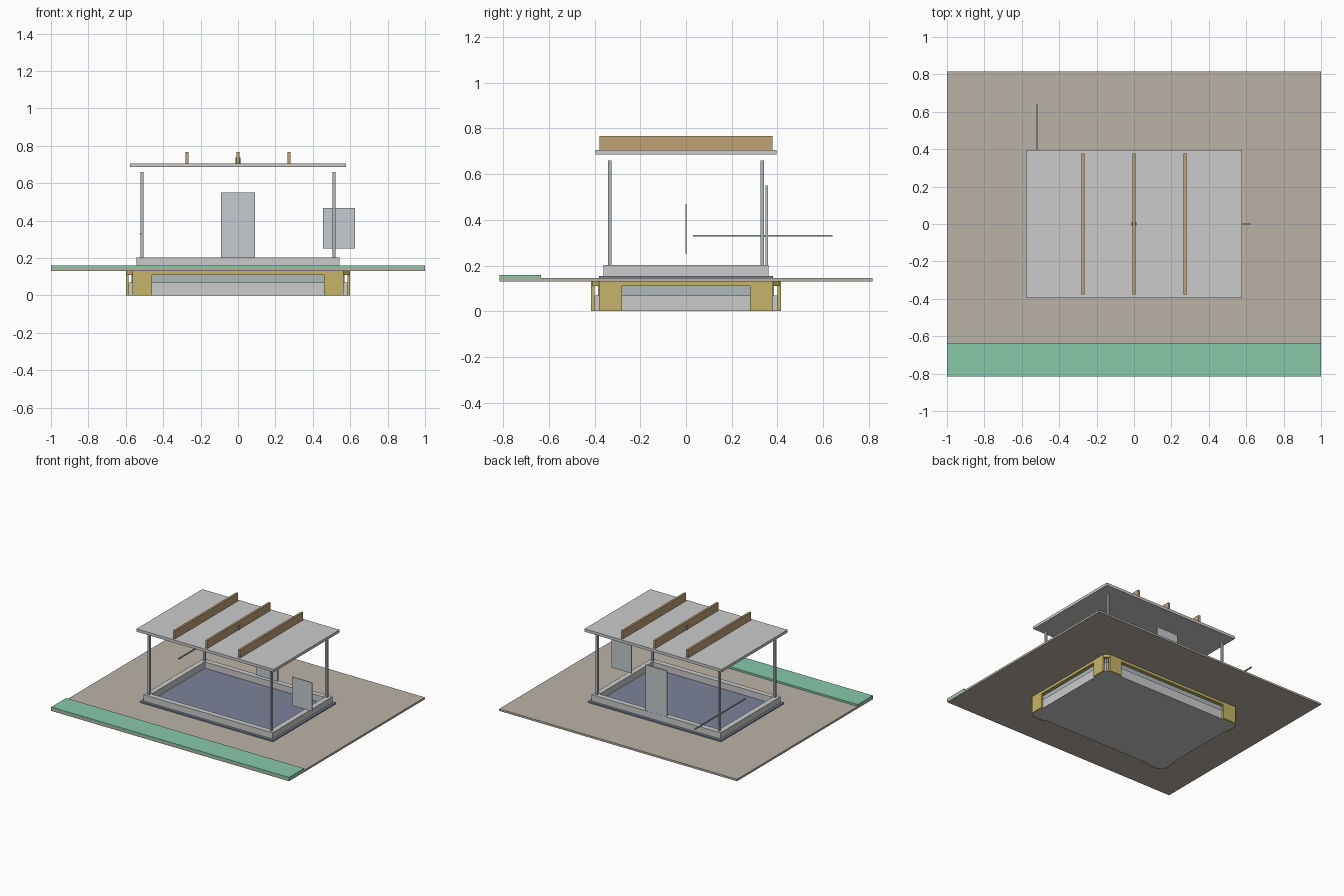
import bpy, bmesh

if "Cube" in bpy.data.objects:
    bpy.data.objects.remove(bpy.data.objects["Cube"])

def material(name, rgb):
    m = bpy.data.materials.new(name)
    m.diffuse_color = (*rgb, 1)
    m.use_nodes = True
    m.node_tree.nodes["Principled BSDF"].inputs["Base Color"].default_value = m.diffuse_color
    return m

EARTH = material("earth", (0.50, 0.45, 0.38))
GREEN = material("grass", (0.25, 0.58, 0.40))
YELLOW = material("insulation", (0.56, 0.46, 0.14))
WOOD = material("timber", (0.52, 0.36, 0.18))
NAVY = material("membrane", (0.20, 0.23, 0.32))
STEEL = material("steel", (0.42, 0.48, 0.50))
GLASS = material("pane", (0.55, 0.60, 0.62))
DARK = material("outlet", (0.30, 0.24, 0.14))

def finish(name, bm, mat=None):
    bmesh.ops.recalc_face_normals(bm, faces=bm.faces)
    me = bpy.data.meshes.new(name)
    bm.to_mesh(me)
    bm.free()
    ob = bpy.data.objects.new(name, me)
    bpy.context.collection.objects.link(ob)
    if mat:
        me.materials.append(mat)
    return ob

def box(name, x, y, z, mat=None):
    """Box from (min, max) ranges on each axis."""
    bm = bmesh.new()
    bmesh.ops.create_cube(bm, size=1)
    for v in bm.verts:
        v.co = [r[0] if c < 0 else r[1] for c, r in zip(v.co, (x, y, z))]
    return finish(name, bm, mat)

def slab(name, hx, hy, z, mat=None):
    return box(name, (-hx, hx), (-hy, hy), z, mat)

def ring(name, hx, hy, t, z, mat=None):
    """Rectangular kerb with an open middle."""
    bm = bmesh.new()
    loops = []
    for a, b, h in ((hx, hy, z[0]), (hx, hy, z[1]), (hx-t, hy-t, z[1]), (hx-t, hy-t, z[0])):
        loops.append([bm.verts.new((sx*a, sy*b, h)) for sx, sy in ((-1, -1), (1, -1), (1, 1), (-1, 1))])
    for i in range(4):
        p, q = loops[i], loops[(i+1) % 4]
        for k in range(4):
            n = (k+1) % 4
            bm.faces.new((p[k], p[n], q[n], q[k]))
    return finish(name, bm, mat)

# Site
slab("ground_plate", 1.0, 0.815, (0.13, 0.145), EARTH)
box("grass_strip", (-1, 1), (-0.815, -0.635), (0.145, 0.159), GREEN)

# Layered foundation
slab("footing", 0.585, 0.40, (0, 0.068))
slab("foundation_core", 0.57, 0.385, (0.068, 0.112), STEEL)

# Insulation layer with clipped corners
bm = bmesh.new()
hx, hy, c = 0.598, 0.412, 0.035
pts = [(-hx+c, -hy), (hx-c, -hy), (hx, -hy+c), (hx, hy-c),
       (hx-c, hy), (-hx+c, hy), (-hx, hy-c), (-hx, -hy+c)]
f = bm.faces.new([bm.verts.new((x, y, 0.11)) for x, y in pts])
ext = bmesh.ops.extrude_face_region(bm, geom=[f])
for v in ext["geom"]:
    if isinstance(v, bmesh.types.BMVert):
        v.co.z = 0.13
finish("insulation_layer", bm, YELLOW)

# Corner insulation panels and roof posts
def span(s, a, b):
    return tuple(sorted((s*a, s*b)))

for sx, xn in ((-1, "left"), (1, "right")):
    for sy, yn in ((-1, "front"), (1, "back")):
        tag = f"{yn}_{xn}"
        box(f"long_side_panel_{tag}", span(sx, 0.46, 0.565), span(sy, 0.40, 0.415), (0, 0.13), YELLOW)
        box(f"short_side_panel_{tag}", span(sx, 0.585, 0.60), span(sy, 0.28, 0.38), (0, 0.13), YELLOW)
        box(f"post_{tag}", span(sx, 0.506, 0.522), span(sy, 0.325, 0.341), (0.20, 0.66), STEEL)

# Floor and kerb
slab("floor_membrane", 0.56, 0.38, (0.145, 0.154), NAVY)
ring("wall_kerb", 0.543, 0.36, 0.04, (0.154, 0.202))

# Door, window and service rod
box("door", (-0.09, 0.09), (0.348, 0.359), (0.20, 0.55), GLASS)
box("window", (0.455, 0.625), (-0.003, 0.003), (0.25, 0.468), GLASS)
box("service_rod", (-0.525, -0.517), (0.03, 0.64), (0.326, 0.334), STEEL)

# Roof, rafters and centre outlet
slab("roof_panel", 0.577, 0.395, (0.685, 0.706))
for i, x in enumerate((-0.273, 0, 0.273)):
    box(f"rafter_{i+1}", (x-0.008, x+0.008), (-0.378, 0.378), (0.706, 0.767), WOOD)
bm = bmesh.new()
bmesh.ops.create_cone(bm, cap_ends=True, segments=16, radius1=0.014, radius2=0.014, depth=0.03)
bmesh.ops.translate(bm, verts=bm.verts, vec=(0, 0, 0.721))
finish("roof_outlet", bm, DARK)
